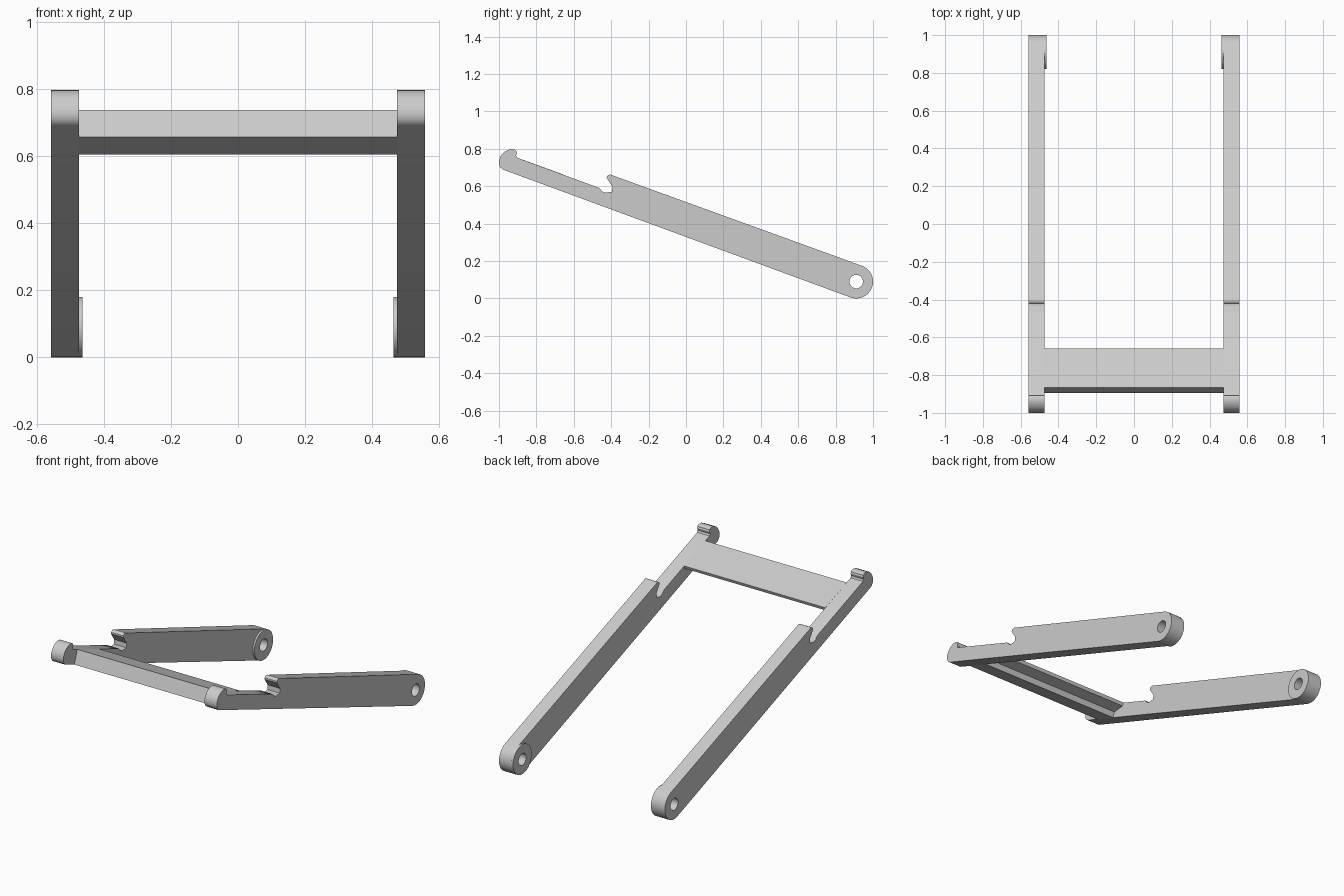
import bpy, bmesh, math
from mathutils import Matrix

cube = bpy.data.objects.get("Cube")
if cube:
    bpy.data.objects.remove(cube, do_unlink=True)

grey = bpy.data.materials.new("plain_grey")
grey.use_nodes = True
grey.diffuse_color = (0.6, 0.6, 0.6, 1)
grey.node_tree.nodes["Principled BSDF"].inputs["Base Color"].default_value = (0.6, 0.6, 0.6, 1)

PIVOT = (0.91, 0.09)
RADIUS = 0.09
TILT = math.radians(20.1)


def arc(center, radius, start, end, steps):
    """Points on an arc in the side plane."""
    angles = [start + (end - start) * i / steps for i in range(steps + 1)]
    return [(center[0] + radius * math.cos(a), center[1] + radius * math.sin(a)) for a in angles]


def circle(center, radius, steps=40):
    return arc(center, radius, 0, math.tau, steps)[:-1]


def extrude_profile(name, loops, x0, x1):
    """Fill side-plane loops (inner loops are holes) and extrude them across x."""
    curve = bpy.data.curves.new(name, "CURVE")
    curve.dimensions = "2D"
    curve.fill_mode = "BOTH"
    curve.extrude = abs(x1 - x0) / 2
    for loop in loops:
        spline = curve.splines.new("POLY")
        spline.points.add(len(loop) - 1)
        for point, (y, z) in zip(spline.points, loop):
            point.co = (y, z, 0, 1)
        spline.use_cyclic_u = True
    temp = bpy.data.objects.new(name + "_curve", curve)
    bpy.context.collection.objects.link(temp)
    bpy.context.view_layer.update()
    graph = bpy.context.evaluated_depsgraph_get()
    mesh = bpy.data.meshes.new_from_object(temp.evaluated_get(graph))
    bpy.data.objects.remove(temp, do_unlink=True)

    # Stand the profile up in the side plane
    mesh.transform(Matrix(((0, 0, 1, (x0 + x1) / 2), (1, 0, 0, 0), (0, 1, 0, 0), (0, 0, 0, 1))))
    bm = bmesh.new()
    bm.from_mesh(mesh)
    bmesh.ops.remove_doubles(bm, verts=bm.verts, dist=0.0001)
    bmesh.ops.recalc_face_normals(bm, faces=bm.faces)
    bm.to_mesh(mesh)
    bm.free()

    mesh.name = name
    mesh.materials.clear()
    mesh.materials.append(grey)
    obj = bpy.data.objects.new(name, mesh)
    bpy.context.collection.objects.link(obj)
    bpy.ops.object.select_all(action="DESELECT")
    obj.select_set(True)
    bpy.context.view_layer.objects.active = obj
    bpy.ops.object.shade_smooth_by_angle(angle=math.radians(30))
    return obj


# Arm outline: round pivot end, catch notch, hooked front end
pivot_end = arc(PIVOT, RADIUS, -math.pi / 2 - TILT, math.pi / 2 - TILT, 24)
notch = [(-0.39, 0.657), (-0.398, 0.661), (-0.406, 0.662), (-0.416, 0.659), (-0.423, 0.652),
         (-0.424, 0.643), (-0.393, 0.597), (-0.396, 0.57), (-0.428, 0.566), (-0.44, 0.568),
         (-0.45, 0.574), (-0.458, 0.584), (-0.467, 0.592)]
hook = [(-0.904, 0.753), (-0.909, 0.764), (-0.904, 0.778), (-0.907, 0.789), (-0.916, 0.796),
        (-0.93, 0.798), (-0.945, 0.796), (-0.968, 0.786), (-0.981, 0.774), (-0.991, 0.76),
        (-0.998, 0.744), (-1.0, 0.727), (-0.998, 0.712), (-0.991, 0.699), (-0.979, 0.689)]
arm = pivot_end + notch + hook

hole = circle(PIVOT, 0.036)
for side, sign in (("left", 1), ("right", -1)):
    extrude_profile(side + "_arm", [arm, hole], sign * 0.475, sign * 0.558)
    # Raised ring on the inner face around the pivot hole
    extrude_profile(side + "_pivot_boss", [circle(PIVOT, RADIUS), hole], sign * 0.464, sign * 0.476)

# Cross bar with a thicker front edge and a thin back flange
bar = [(-0.895, 0.658), (-0.753, 0.606), (-0.741, 0.638), (-0.667, 0.645),
       (-0.66, 0.664), (-0.865, 0.739)]
extrude_profile("cross_bar", [bar], -0.476, 0.476)
